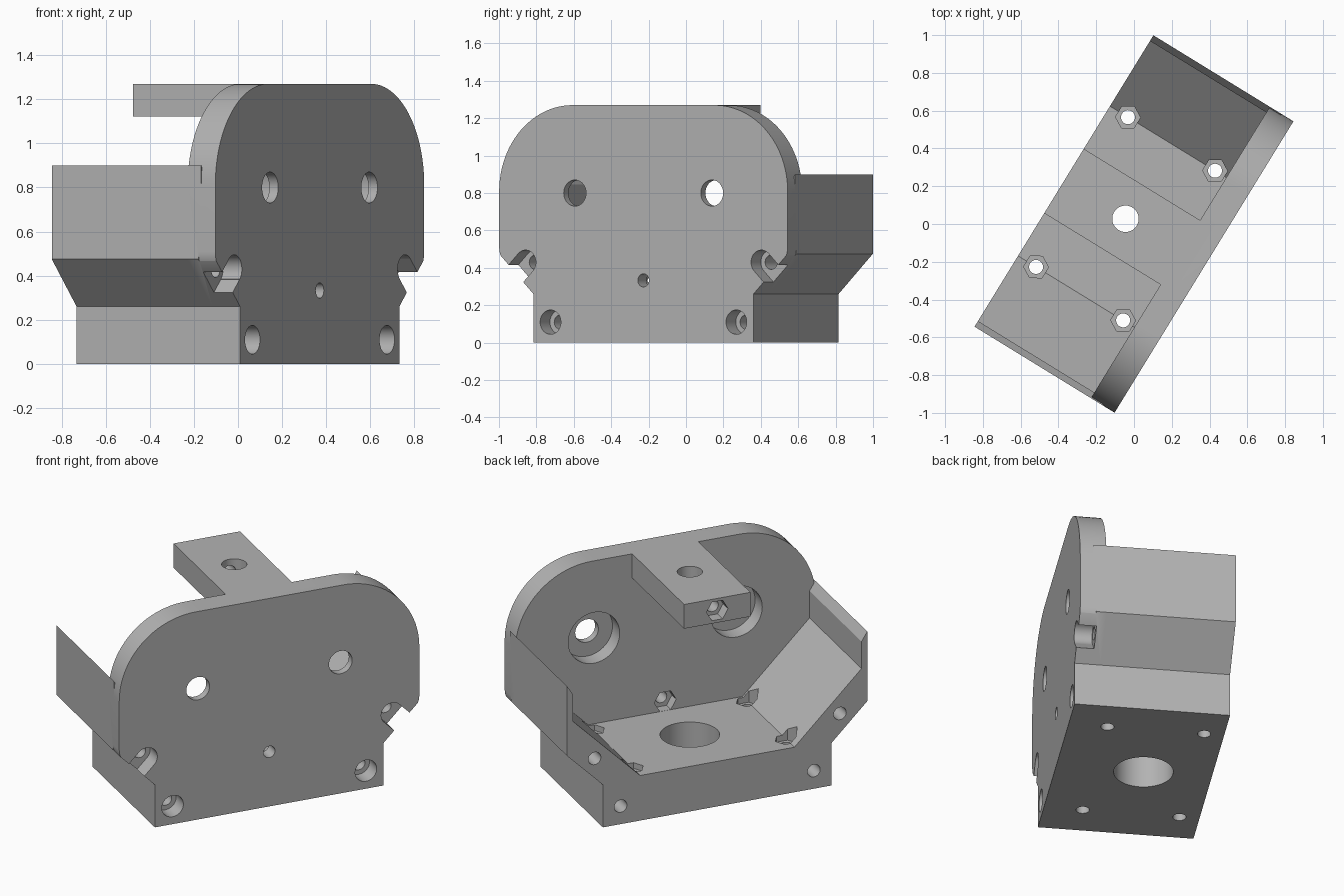
import bpy, bmesh
from math import sin, cos, pi, radians

if "Cube" in bpy.data.objects:
    bpy.data.objects.remove(bpy.data.objects["Cube"], do_unlink=True)

# Main dimensions in the part's own frame: x along the plate, y from front to back
HALF, BASE = 0.905, 0.69
FRONT, BACK = -0.435, 0.435
PLATE_BACK = -0.288
HEIGHT = 1.27
BOLT_Y = (-0.218, 0.323)
MID_Y = 0.053

grey = bpy.data.materials.new("plain grey")
grey.use_nodes = True
colour = (0.45, 0.45, 0.45, 1)
grey.diffuse_color = colour
grey.node_tree.nodes["Principled BSDF"].inputs["Base Color"].default_value = colour


def prism(name, points, axis, lo, hi):
    """Extrude a 2D outline along y (points are x, z) or z (points are x, y)."""
    def place(p, d):
        return (p[0], d, p[1]) if axis == "y" else (p[0], p[1], d)
    bm = bmesh.new()
    face = bm.faces.new([bm.verts.new(place(p, lo)) for p in points])
    new = bmesh.ops.extrude_face_region(bm, geom=[face])["geom"]
    shift = (0, hi - lo, 0) if axis == "y" else (0, 0, hi - lo)
    bmesh.ops.translate(bm, vec=shift,
                        verts=[g for g in new if isinstance(g, bmesh.types.BMVert)])
    bmesh.ops.recalc_face_normals(bm, faces=bm.faces)
    mesh = bpy.data.meshes.new(name)
    bm.to_mesh(mesh)
    bm.free()
    mesh.materials.append(grey)
    obj = bpy.data.objects.new(name, mesh)
    bpy.context.collection.objects.link(obj)
    return obj


def arc(cx, cy, r, a0, a1, n):
    steps = [radians(a0 + (a1 - a0) * i / n) for i in range(n + 1)]
    return [(cx + r * cos(a), cy + r * sin(a)) for a in steps]


def disc(cx, cy, r, n=48):
    return arc(cx, cy, r, 0, 360, n)[:-1]


def combine(target, other, operation):
    mod = target.modifiers.new(operation, "BOOLEAN")
    mod.operation, mod.solver, mod.object = operation, "EXACT", other
    bpy.context.view_layer.objects.active = target
    bpy.ops.object.modifier_apply(modifier=mod.name)
    bpy.data.objects.remove(other, do_unlink=True)


def mirrored(right):
    """Close a right-hand outline with its mirror image."""
    return right + [(-x, z) for x, z in reversed(right)]


def cut(points, axis, lo, hi):
    cutter = prism("cutter", points, axis, lo, hi)
    cutter.hide_render = True
    combine(bracket, cutter, "DIFFERENCE")


# Front plate with large rounded shoulders
outer = [(BASE, 0), (BASE, 0.26), (HALF, 0.475)]
shoulder = arc(HALF - 0.46, HEIGHT - 0.46, 0.46, 0, 90, 24)
bracket = prism("mounting_bracket", mirrored(outer + shoulder), "y", FRONT, PLATE_BACK)

# Cradle: floor, sloped sides and thin upright walls
inner = [(HALF, 0.9), (0.87, 0.845), (0.87, 0.68), (0.465, 0.275)]
cradle = prism("cradle", mirrored(outer + inner), "y", -0.36, BACK)
combine(bracket, cradle, "UNION")

# Top arm
arm = prism("top_arm", [(-0.2, 1.122), (0.2, 1.122), (0.2, HEIGHT), (-0.2, HEIGHT)],
            "y", -0.36, BACK)
combine(bracket, arm, "UNION")

# Features repeated on both sides
for s in (-1, 1):
    # Shaft hole with a wide recess behind
    cut(disc(s * 0.43, 0.8, 0.07), "y", FRONT - 0.1, PLATE_BACK + 0.1)
    cut(disc(s * 0.43, 0.8, 0.155, 64), "y", PLATE_BACK - 0.1, PLATE_BACK + 0.1)
    # Long screw holes with counterbores in the front
    for x, z in ((0.583, 0.11), (0.74, 0.43)):
        cut(disc(s * x, z, 0.038, 32), "y", FRONT - 0.1, BACK + 0.1)
        cut(disc(s * x, z, 0.065), "y", FRONT - 0.1, FRONT + 0.1)
    # Slot from the upper counterbore out through the sloped side
    w, d = 0.046, 0.15
    slot = [(0.74 - w, 0.43 - w), (0.74 - w + d, 0.43 - w - d),
            (0.74 + w + d, 0.43 + w - d), (0.74 + w, 0.43 + w)]
    cut([(s * x, z) for x, z in slot], "y", FRONT - 0.1, FRONT + 0.1)
    # Rounded lower corner of the plate
    corner = arc(0.79, 0.51, 0.115, 0, -58, 8) + [(0.86, 0.38), (1, 0.38), (1, 0.51)]
    cut([(s * x, z) for x, z in corner], "y", FRONT - 0.1, FRONT + 0.09)
    # Floor bolts with hexagonal nut pockets
    for y in BOLT_Y:
        cut(disc(s * 0.465, y, 0.037, 32), "z", -0.1, 0.5)
        cut(disc(s * 0.465, y, 0.066, 6), "z", 0.24, 0.6)

# Central floor opening, and the vertical hole in the arm
cut(disc(0, MID_Y, 0.165, 64), "z", -0.1, 0.5)
cut(disc(0, MID_Y, 0.07), "z", 1, 1.4)

# Set screw in the arm end, with nut pocket
cut(disc(0, 1.196, 0.037, 32), "y", MID_Y, BACK + 0.1)
cut(disc(0, 1.196, 0.065, 6), "y", BACK - 0.07, BACK + 0.1)

# Small plate screw, with nut pocket behind
cut(disc(0, 0.333, 0.035, 32), "y", FRONT - 0.1, PLATE_BACK + 0.03)
cut(disc(0, 0.333, 0.066, 6), "y", PLATE_BACK - 0.06, PLATE_BACK + 0.03)

# Turn the part into its standing direction and shade it
bracket.rotation_euler.z = radians(58.45)
bpy.ops.object.select_all(action="DESELECT")
bracket.select_set(True)
bpy.context.view_layer.objects.active = bracket
bpy.ops.object.shade_smooth_by_angle(angle=radians(25))
